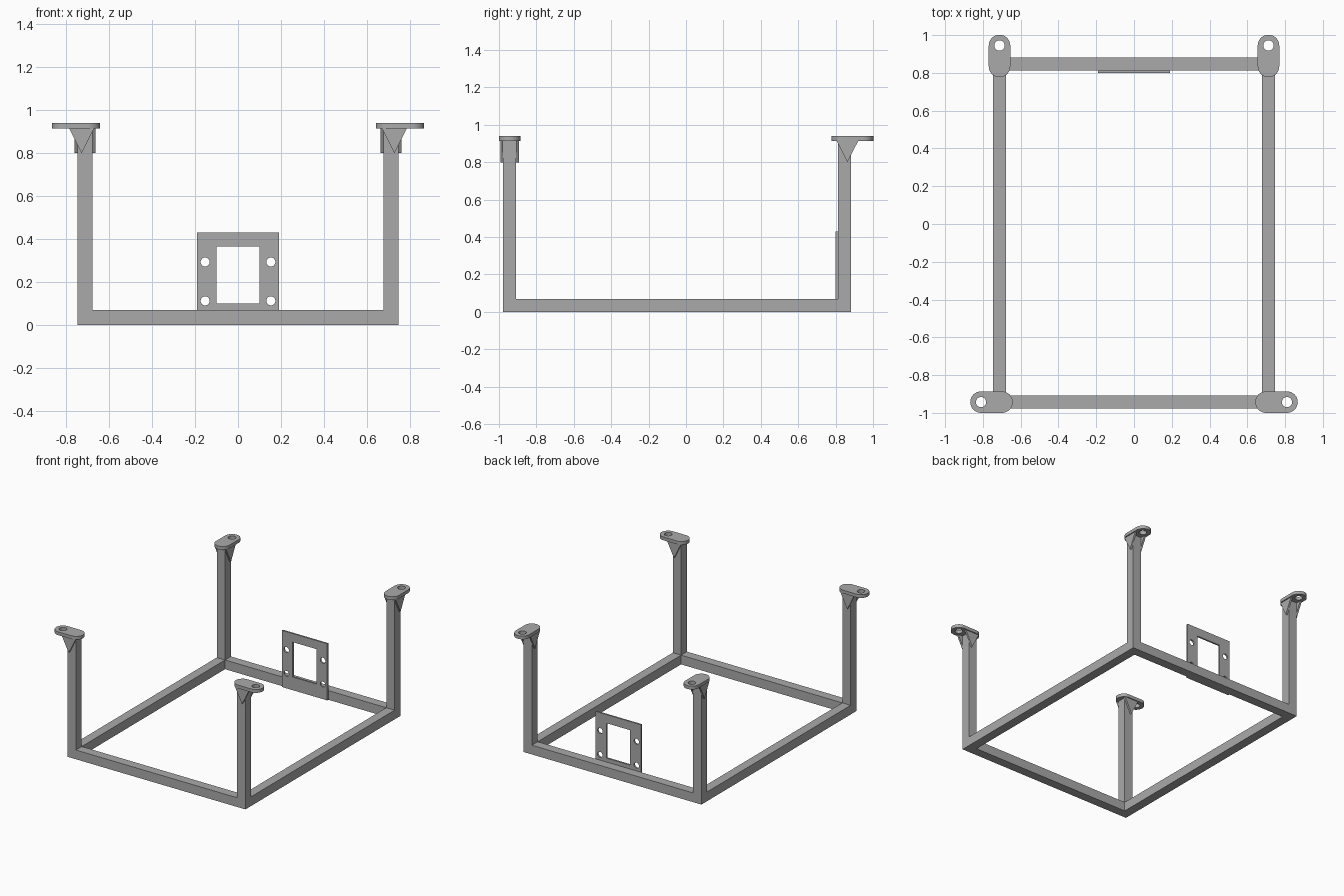
import bpy
import bmesh
from math import pi, cos, sin
from mathutils import Matrix

cube = bpy.data.objects.get("Cube")
if cube:
    bpy.data.objects.remove(cube, do_unlink=True)

# Material
metal = bpy.data.materials.new("bare grey metal")
metal.use_nodes = True
colour = (0.4, 0.4, 0.4, 1)
metal.diffuse_color = colour
metal.node_tree.nodes["Principled BSDF"].inputs["Base Color"].default_value = colour

# Main sizes
BAR = 0.07
POST_X, FRONT_Y, BACK_Y = 0.712, -0.943, 0.847
PAD_BASE, PAD_TOP = 0.915, 0.94
PAD_RADIUS = 0.057
GUSSET = 0.014


def rect(x0, x1, y0, y1):
    return [(x0, y0), (x1, y0), (x1, y1), (x0, y1)]


def arc(cx, cy, r, start=0, sweep=2 * pi, n=32):
    count = n if sweep == 2 * pi else n + 1
    return [(cx + r * cos(start + sweep * i / n),
             cy + r * sin(start + sweep * i / n)) for i in range(count)]


def plate(name, loops, thickness, matrix):
    """Extrude an outline (first loop) with holes (other loops), centred in depth."""
    curve = bpy.data.curves.new(name, "CURVE")
    curve.dimensions = "2D"
    curve.fill_mode = "BOTH"
    curve.extrude = thickness / 2
    for loop in loops:
        spline = curve.splines.new("POLY")
        spline.points.add(len(loop) - 1)
        for point, (x, y) in zip(spline.points, loop):
            point.co = (x, y, 0, 1)
        spline.use_cyclic_u = True
    obj = bpy.data.objects.new(name, curve)
    bpy.context.collection.objects.link(obj)
    bpy.ops.object.select_all(action="DESELECT")
    obj.select_set(True)
    bpy.context.view_layer.objects.active = obj
    bpy.ops.object.convert(target="MESH")
    obj = bpy.context.view_layer.objects.active

    bm = bmesh.new()
    bm.from_mesh(obj.data)
    bmesh.ops.remove_doubles(bm, verts=bm.verts, dist=0.0001)
    bmesh.ops.recalc_face_normals(bm, faces=bm.faces)
    bm.to_mesh(obj.data)
    bm.free()
    obj.data.materials.clear()
    obj.data.materials.append(metal)
    obj.matrix_world = matrix
    bpy.ops.object.shade_smooth_by_angle(angle=pi / 6)
    return obj


def at(x, y, z):
    return Matrix.Translation((x, y, z))


UPRIGHT = Matrix.Rotation(pi / 2, 4, "X")
h = BAR / 2

# Rectangular base frame
plate("base_frame",
      [rect(-POST_X - h, POST_X + h, FRONT_Y - h, BACK_Y + h),
       rect(-POST_X + h, POST_X - h, FRONT_Y + h, BACK_Y - h)],
      BAR, at(0, 0, h))

# Legs: post, mounting pad and two gussets, turned to face outward
pad_outline = (arc(0.098, 0, PAD_RADIUS, -pi / 2, pi, 16)
               + arc(-0.013, 0, PAD_RADIUS, pi / 2, pi, 16))
legs = [("front_left", POST_X, FRONT_Y, 0),
        ("front_right", -POST_X, FRONT_Y, pi),
        ("back_left", POST_X, BACK_Y, pi / 2),
        ("back_right", -POST_X, BACK_Y, pi / 2)]
for name, x, y, angle in legs:
    place = at(x, y, 0) @ Matrix.Rotation(angle, 4, "Z")
    plate(name + "_post", [rect(-h, h, -h, h)], PAD_BASE - BAR,
          place @ at(0, 0, (PAD_BASE + BAR) / 2))
    plate(name + "_pad", [pad_outline, arc(0.098, 0, 0.027)], PAD_TOP - PAD_BASE,
          place @ at(0, 0, (PAD_TOP + PAD_BASE) / 2))
    for side, sign in (("a", -1), ("b", 1)):
        plate(name + "_gusset_" + side,
              [[(-0.042, PAD_BASE), (0.016, 0.8), (0.074, PAD_BASE)]], GUSSET,
              place @ at(0, sign * (h + GUSSET / 2), 0) @ UPRIGHT)

# Connector panel on the inside of the back rail
panel_holes = [arc(sx * 0.153, z, 0.021) for sx in (-1, 1) for z in (0.112, 0.293)]
plate("connector_panel",
      [rect(-0.19, 0.19, 0, 0.43), rect(-0.1, 0.1, 0.1, 0.365)] + panel_holes,
      0.013, at(0, BACK_Y - h - 0.0065, 0) @ UPRIGHT)
